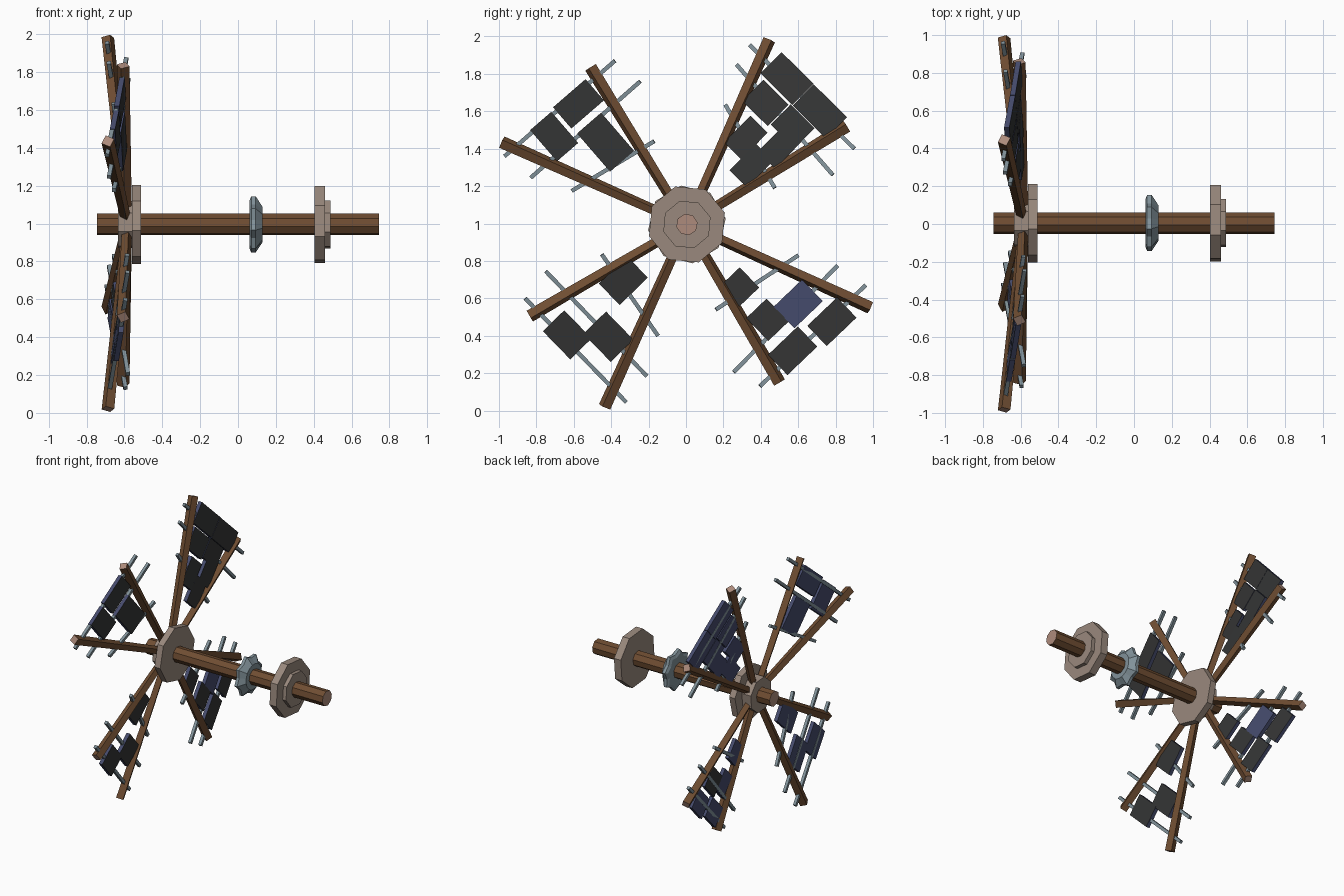
import bpy, bmesh, math
from mathutils import Vector

if "Cube" in bpy.data.objects:
    bpy.data.objects.remove(bpy.data.objects["Cube"])

HUB_X = -0.585
C = Vector((0, 0.005, 0.995))


def mat(name, r, g, b):
    m = bpy.data.materials.new(name)
    m.diffuse_color = (r, g, b, 1)
    m.use_nodes = True
    m.node_tree.nodes["Principled BSDF"].inputs["Base Color"].default_value = m.diffuse_color
    return m


WOOD = mat("wood", 0.16, 0.075, 0.032)
GRAIN = mat("end_grain", 0.42, 0.26, 0.20)
STONE = mat("hub_wood", 0.32, 0.25, 0.205)
STEEL = mat("steel", 0.22, 0.285, 0.32)
CLOTH = mat("cloth", 0.06, 0.07, 0.15)
DARK = mat("cloth_dark_side", 0.035, 0.036, 0.036)


def finish(name, bm, *mats):
    bmesh.ops.recalc_face_normals(bm, faces=bm.faces)
    me = bpy.data.meshes.new(name)
    bm.to_mesh(me)
    bm.free()
    for m in mats:
        me.materials.append(m)
    ob = bpy.data.objects.new(name, me)
    bpy.context.collection.objects.link(ob)
    return ob


def loft(name, rings, *mats, caps=None):
    """Skin equal-length point rings; caps gives the two end material slots."""
    caps = caps or (len(mats) - 1,) * 2
    bm = bmesh.new()
    vs = [[bm.verts.new(p) for p in ring] for ring in rings]
    n = len(vs[0])
    for a, b in zip(vs, vs[1:]):
        for i in range(n):
            j = (i + 1) % n
            bm.faces.new((a[i], a[j], b[j], b[i]))
    bm.faces.new(vs[0]).material_index = caps[0]
    bm.faces.new(vs[-1]).material_index = caps[1]
    return finish(name, bm, *mats)


def ring_x(x, radii, turn=0.0):
    n = len(radii)
    return [C + Vector((x, r * math.cos(turn + math.tau * i / n),
                        r * math.sin(turn + math.tau * i / n)))
            for i, r in enumerate(radii)]


def bar(name, a, b, w0, w1, turn, *mats):
    """Square beam from a to b, its section turned about its length."""
    d = (b - a).normalized()
    s = d.cross(Vector((1, 0, 0))).normalized()
    t = s.cross(d)
    angles = [turn + math.pi * (0.25 + 0.5 * i) for i in range(4)]
    return loft(name, [[p + (s * math.cos(q) + t * math.sin(q)) * w * 0.707
                        for q in angles] for p, w in ((a, w0), (b, w1))], *mats)


# axle
loft("axle", [ring_x(x, [0.058] * 8, 0.2) for x in (-0.745, 0.745)], WOOD, GRAIN)

# stepped wooden discs: rotor hub and rear wheel
for name, x0, x1, r, turn in (("hub_disc", -0.56, -0.512, 0.21, 0.15),
                              ("hub_boss", -0.635, -0.56, 0.13, 0.3),
                              ("wheel_disc", 0.403, 0.46, 0.212, 0.3),
                              ("wheel_boss", 0.46, 0.488, 0.132, 0.3)):
    loft(name, [ring_x(x, [r] * 8, turn) for x in (x0, x1)], STONE)

# steel cog with a conical side
star = [0.152, 0.126] * 8
loft("cog", [ring_x(0.06, [r * 0.84 for r in star], 0.2), ring_x(0.07, star, 0.2),
             ring_x(0.093, star, 0.2), ring_x(0.13, [0.095] * 16, 0.2)], STEEL)

# Blades, in hundredths of a unit from the hub centre (y, z).
# spokes: leading and trailing tip; rods: both ends;
# panels: centre, size along the rods, size across the rods
BLADES = [
    dict(spokes=((44.5, 98.2), (86, 52)),
         rods=((34, 95.5, 90, 40), (27, 85, 78.5, 26), (21, 63.5, 47.5, 19)),
         panels=((54, 77.5, 24, 16), (71.5, 60, 25, 16), (42.5, 64.5, 19, 16),
                 (57, 52, 18, 15), (32, 46, 13, 20), (50, 41, 13, 20),
                 (35, 31, 13, 20))),
    dict(spokes=((98.5, -45), (50, -85)),
         rods=((96, -33, 39.5, -87), (81, -22.5, 25.5, -79.5), (60, -17, 16, -46)),
         panels=((28.5, -34, 15, 15), (43.5, -51.5, 15, 17), (60, -43, 21, 16),
                 (78, -52.5, 22, 15), (57, -68, 22, 15))),
    dict(spokes=((-43.5, -98), (-83.5, -49.5)),
         rods=((-32, -95.5, -86, -40), (-21, -81.5, -75, -25.5), (-15, -60, -45, -16.5)),
         panels=((-33.5, -30.5, 16, 21), (-63.5, -59.5, 21, 16), (-41.5, -60.5, 21, 17))),
    dict(spokes=((-98.4, 43.5), (-51, 83.5)),
         rods=((-97, 36, -38, 87), (-83, 24.5, -24.5, 76), (-61, 17.5, -17, 44)),
         panels=((-57.5, 64, 23, 15), (-70.5, 46.5, 15, 22), (-43, 43.5, 17, 27))),
]
FLIPPED = (1, 2)   # the one panel with its light side turned to +x

for k, blade in enumerate(BLADES):
    lead, trail = (Vector(t) for t in blade["spokes"])

    def place(p, dx=0.0):
        # point on the twisted blade surface spanned by the two spokes
        span = lead.angle_signed(trail)
        f = 1 - lead.angle_signed(p) / span
        r = p.length / 100
        return Vector((HUB_X - r * (0.022 + 0.073 * f) + dx, p.x / 100, 1 + p.y / 100))

    # spokes
    for n, tip, turn in (("leading", lead, 0.45), ("trailing", trail, -0.45)):
        bar(f"{n}_spoke_{k + 1}", Vector((HUB_X, C.y, C.z)), place(tip),
            0.038, 0.05, turn, WOOD, GRAIN)

    # cross rods
    for i, (y0, z0, y1, z1) in enumerate(blade["rods"]):
        bar(f"cross_rod_{k + 1}_{i + 1}", place(Vector((y0, z0))),
            place(Vector((y1, z1))), 0.022, 0.022, 0, STEEL)

    # cloth panels wrapped around the rods, dark on the +x side
    y0, z0, y1, z1 = blade["rods"][0]
    u = Vector((y1 - y0, z1 - z0)).normalized()
    v = Vector((-u.y, u.x))
    for i, (y, z, lu, lv) in enumerate(blade["panels"]):
        c = Vector((y, z))
        rings = [[place(c + u * a * lu / 2 + v * b * lv / 2, dx)
                  for a, b in ((-1, -1), (-1, 1), (1, 1), (1, -1))]
                 for dx in (-0.014, 0.014)]
        loft(f"sail_panel_{k + 1}_{i + 1}", rings, CLOTH, DARK,
             caps=(1, 0) if (k, i) == FLIPPED else (0, 1))
